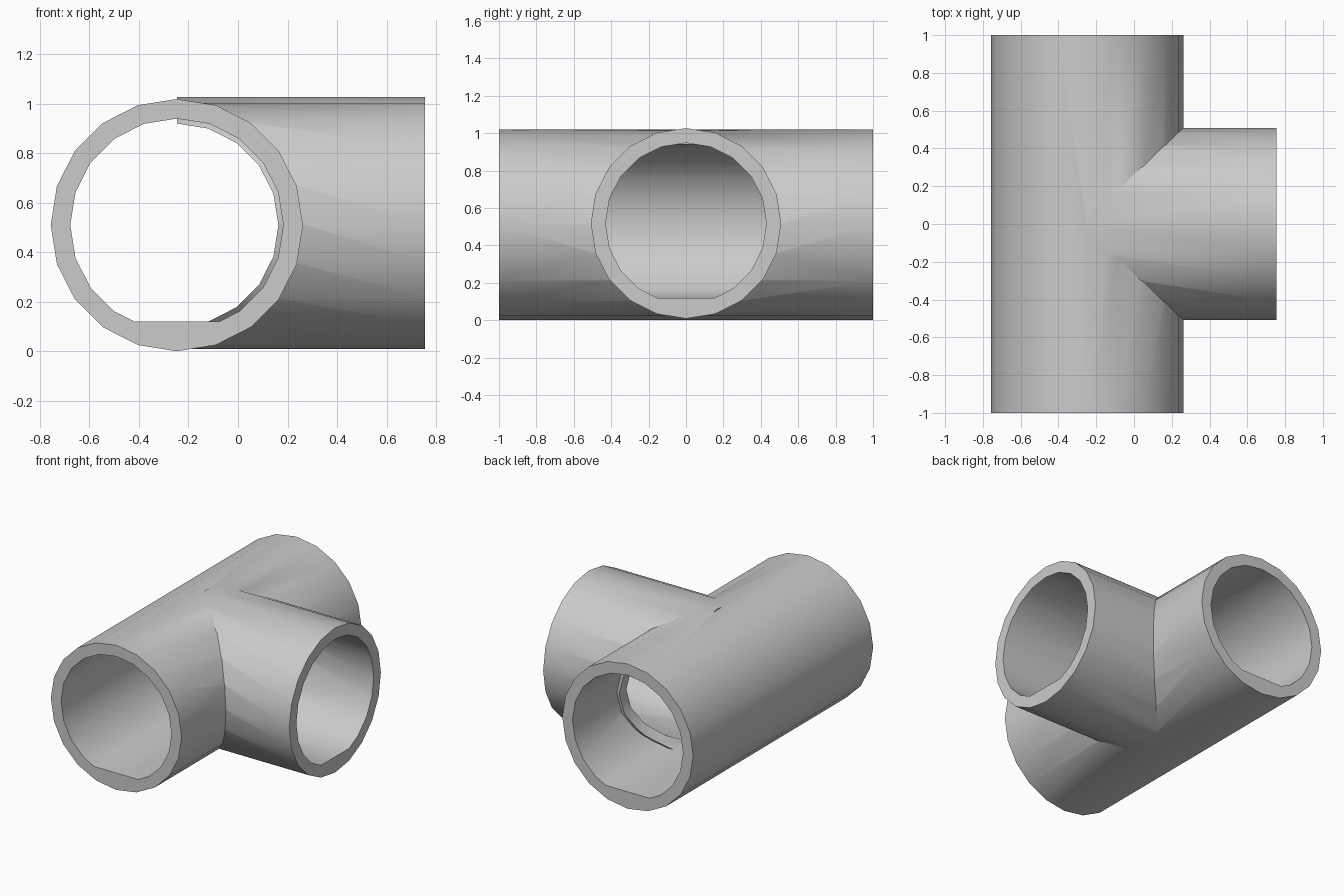
import bpy, bmesh, math
from mathutils import Matrix, Vector

cube = bpy.data.objects.get("Cube")
if cube:
    bpy.data.objects.remove(cube, do_unlink=True)

SIDES = 20
OUTER, INNER, LIP = 0.509, 0.43, 0.41
FLOOR = 0.12
MAIN = Vector((-0.247, 0, 0.51))     # centre of the long run
BRANCH_Z = 0.518                     # centre height of the side outlet
END = 0.755

grey = bpy.data.materials.new("pipe grey")
grey.use_nodes = True
colour = (0.6, 0.6, 0.6, 1)
grey.diffuse_color = colour
grey.node_tree.nodes["Principled BSDF"].inputs["Base Color"].default_value = colour


def rod(name, start, end, radius, floor=None):
    """Twenty-sided rod between two points, optionally with a flat bottom."""
    axis = end - start
    across = axis.normalized().cross(Vector((0, 0, 1)))
    bm = bmesh.new()
    ring = []
    for i in range(SIDES):
        a = 2 * math.pi * i / SIDES
        ring.append(bm.verts.new(start + radius * (across * math.cos(a) + Vector((0, 0, math.sin(a))))))
    cap = bm.faces.new(ring)
    out = bmesh.ops.extrude_face_region(bm, geom=[cap])
    bmesh.ops.translate(bm, vec=axis, verts=[v for v in out["geom"] if isinstance(v, bmesh.types.BMVert)])
    if floor is not None:
        bmesh.ops.bisect_plane(bm, geom=bm.verts[:] + bm.edges[:] + bm.faces[:],
                               plane_co=(0, 0, floor), plane_no=(0, 0, 1), clear_inner=True)
        bmesh.ops.holes_fill(bm, edges=[e for e in bm.edges if e.is_boundary])
    bmesh.ops.recalc_face_normals(bm, faces=bm.faces)
    mesh = bpy.data.meshes.new(name)
    bm.to_mesh(mesh)
    bm.free()
    mesh.materials.append(grey)
    obj = bpy.data.objects.new(name, mesh)
    bpy.context.collection.objects.link(obj)
    return obj


def combine(target, other, operation):
    """Apply a boolean and discard the second solid."""
    mod = target.modifiers.new("boolean", "BOOLEAN")
    mod.operation, mod.solver, mod.object = operation, "EXACT", other
    bpy.context.view_layer.objects.active = target
    bpy.ops.object.modifier_apply(modifier=mod.name)
    bpy.data.objects.remove(other, do_unlink=True)


def run(name, half, radius, floor=None):
    return rod(name, MAIN - Vector((0, half, 0)), MAIN + Vector((0, half, 0)), radius, floor)


def outlet(name, end, radius, floor=None):
    return rod(name, Vector((MAIN.x, 0, BRANCH_Z)), Vector((end, 0, BRANCH_Z)), radius, floor)


# Long run, hollowed and opened toward the outlet
pipe = run("tee_pipe", 1, OUTER)
combine(pipe, run("run_bore", 1.2, INNER, FLOOR), "DIFFERENCE")
combine(pipe, outlet("opening", 1, INNER, FLOOR), "DIFFERENCE")

# Side outlet, trimmed to leave a small lip inside the run
branch = outlet("branch", END, OUTER)
combine(branch, outlet("branch_bore", 1, INNER, FLOOR), "DIFFERENCE")
combine(branch, run("lip_trim", 1.2, LIP, FLOOR), "DIFFERENCE")
combine(pipe, branch, "UNION")

# Smooth walls with crisp rims and joints
bpy.ops.object.select_all(action="DESELECT")
pipe.select_set(True)
bpy.context.view_layer.objects.active = pipe
bpy.ops.object.shade_smooth_by_angle(angle=math.radians(30))
